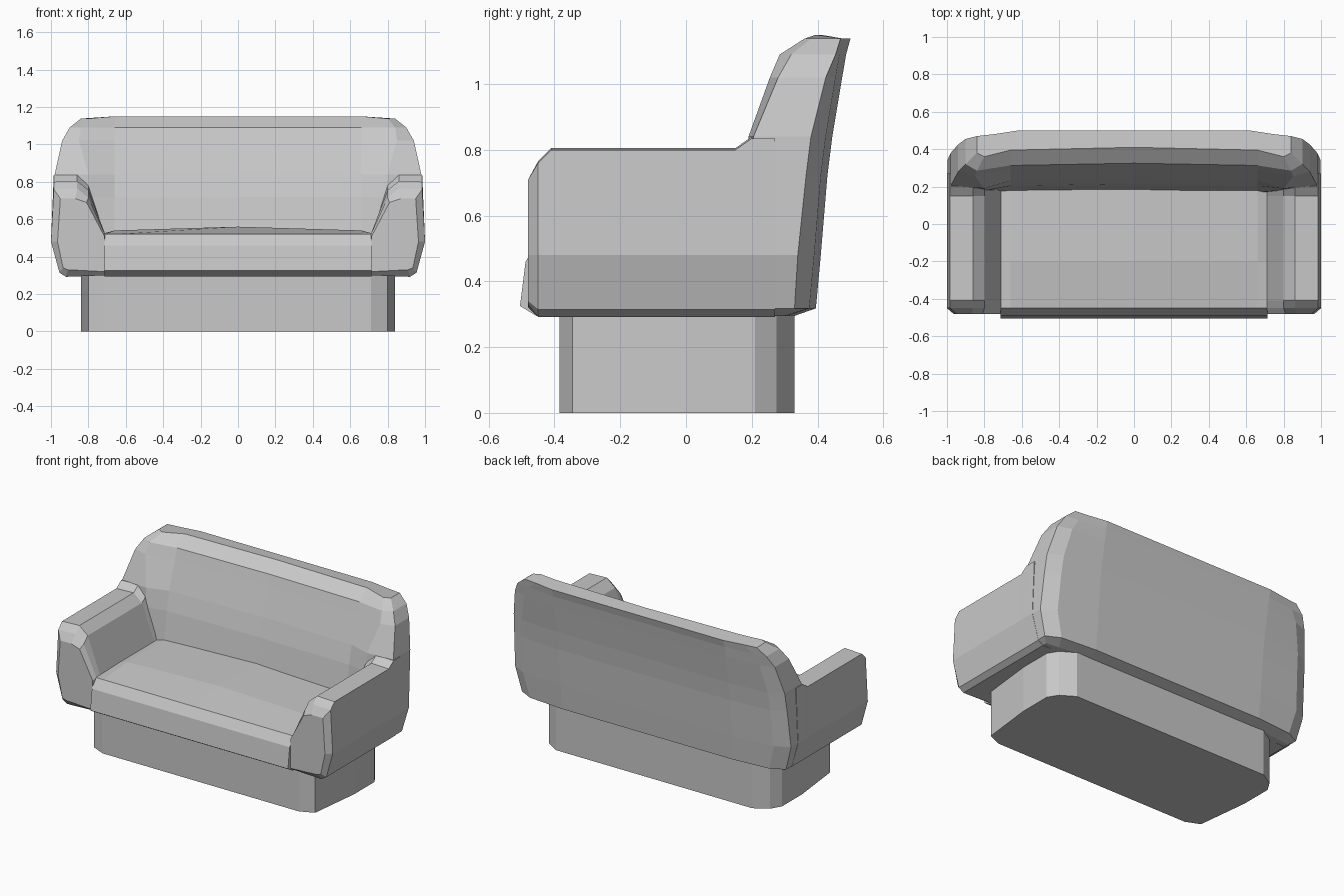
import bpy
import bmesh

if "Cube" in bpy.data.objects:
    bpy.data.objects.remove(bpy.data.objects["Cube"], do_unlink=True)

grey = bpy.data.materials.new("light_grey_fabric")
grey.use_nodes = True
grey.diffuse_color = (0.58, 0.58, 0.58, 1)
grey.node_tree.nodes["Principled BSDF"].inputs["Base Color"].default_value = (0.58, 0.58, 0.58, 1)


def loft(name, rings):
    """Skin a list of closed rings that share a point count, and cap both ends."""
    bm = bmesh.new()
    loops = [[bm.verts.new(p) for p in ring] for ring in rings]
    n = len(loops[0])
    for a, b in zip(loops, loops[1:]):
        for i in range(n):
            j = (i + 1) % n
            bm.faces.new((a[i], a[j], b[j], b[i]))
    bm.faces.new(loops[0])
    bm.faces.new(loops[-1])
    bmesh.ops.recalc_face_normals(bm, faces=bm.faces)
    mesh = bpy.data.meshes.new(name)
    bm.to_mesh(mesh)
    bm.free()
    mesh.materials.append(grey)
    obj = bpy.data.objects.new(name, mesh)
    bpy.context.collection.objects.link(obj)
    return obj


def mirrored(half):
    """Complete a ring given from its front centre to its back centre."""
    return half + [(-x, y, z) for x, y, z in reversed(half) if x > 0]


# Plinth with clipped corners
plan = [(0.71, -0.385), (0.80, -0.345), (0.84, 0.0), (0.84, 0.21), (0.80, 0.275), (0.71, 0.33)]
loft("base", [mirrored([(x, y, z) for x, y in plan]) for z in (0, 0.33)])

# Seat cushion, gently crowned towards the middle of its back
seat_profile = [(0.30, 0.295), (-0.455, 0.295), (-0.505, 0.325), (-0.488, 0.46),
                (-0.45, 0.52), (-0.20, 0.54), (0.30, 0.54)]
seat_rings = []
for x, crown in ((-0.715, -0.015), (-0.66, 0), (0, 0.02), (0.66, 0), (0.715, -0.015)):
    seat_rings.append([(x, y, z + (crown if z > 0.53 else 0)) for y, z in seat_profile])
loft("seat", seat_rings)

# Arms: one section swept front to back, with a bevelled front and a raised rear
section = [(0.71, 0.30), (0.92, 0.292), (0.955, 0.315), (1.0, 0.48),
           (0.985, 0.80), (0.86, 0.805), (0.80, 0.755), (0.71, 0.52)]
cap = [(0.715, 0.32), (0.91, 0.33), (0.935, 0.34), (0.965, 0.48),
       (0.95, 0.71), (0.87, 0.71), (0.81, 0.69), (0.715, 0.51)]


def arm_ring(points, y, lift=0.0):
    return [(x, y, z + (lift if z > 0.7 else 0)) for x, z in points]


for side, name in ((1, "left_arm"), (-1, "right_arm")):
    rings = [arm_ring(cap, -0.48), arm_ring(section, -0.45, -0.04), arm_ring(section, -0.41),
             arm_ring(section, 0.15), arm_ring(section, 0.20, 0.035), arm_ring(section, 0.27, 0.035)]
    loft(name, [[(side * x, y, z) for x, y, z in ring] for ring in rings])

# Backrest: stacked plan rings that lean back and narrow to a rounded top
# height, half width, front centre, inner corner x and y, outer front, outer rear, back
levels = [
    (0.295, 0.92, 0.17, 0.78, 0.17, 0.20, 0.30, 0.33),
    (0.318, 0.955, 0.17, 0.78, 0.17, 0.20, 0.33, 0.395),
    (0.48, 0.998, 0.17, 0.78, 0.17, 0.20, 0.34, 0.41),
    (0.72, 0.987, 0.215, 0.79, 0.18, 0.20, 0.365, 0.43),
    (0.84, 0.98, 0.25, 0.80, 0.19, 0.205, 0.38, 0.445),
    (1.02, 0.94, 0.305, 0.85, 0.255, 0.28, 0.425, 0.475),
    (1.09, 0.90, 0.325, 0.84, 0.285, 0.32, 0.455, 0.487),
    (1.138, 0.84, 0.41, 0.80, 0.36, 0.38, 0.47, 0.50),
]
back_rings = []
for z, w, front, cx, cy, outer_front, outer_rear, rear in levels:
    top = 0.012 if z > 1.1 else 0
    edge = front - (front - cy) * 0.3
    back_rings.append(mirrored([
        (0, front, z + top), (0.66, edge, z + top), (cx, cy, z), (w, outer_front, z),
        (w, outer_rear, z), (w - 0.09, rear - 0.02, z), (0.62, rear, z), (0, rear, z)]))
loft("backrest", back_rings)
